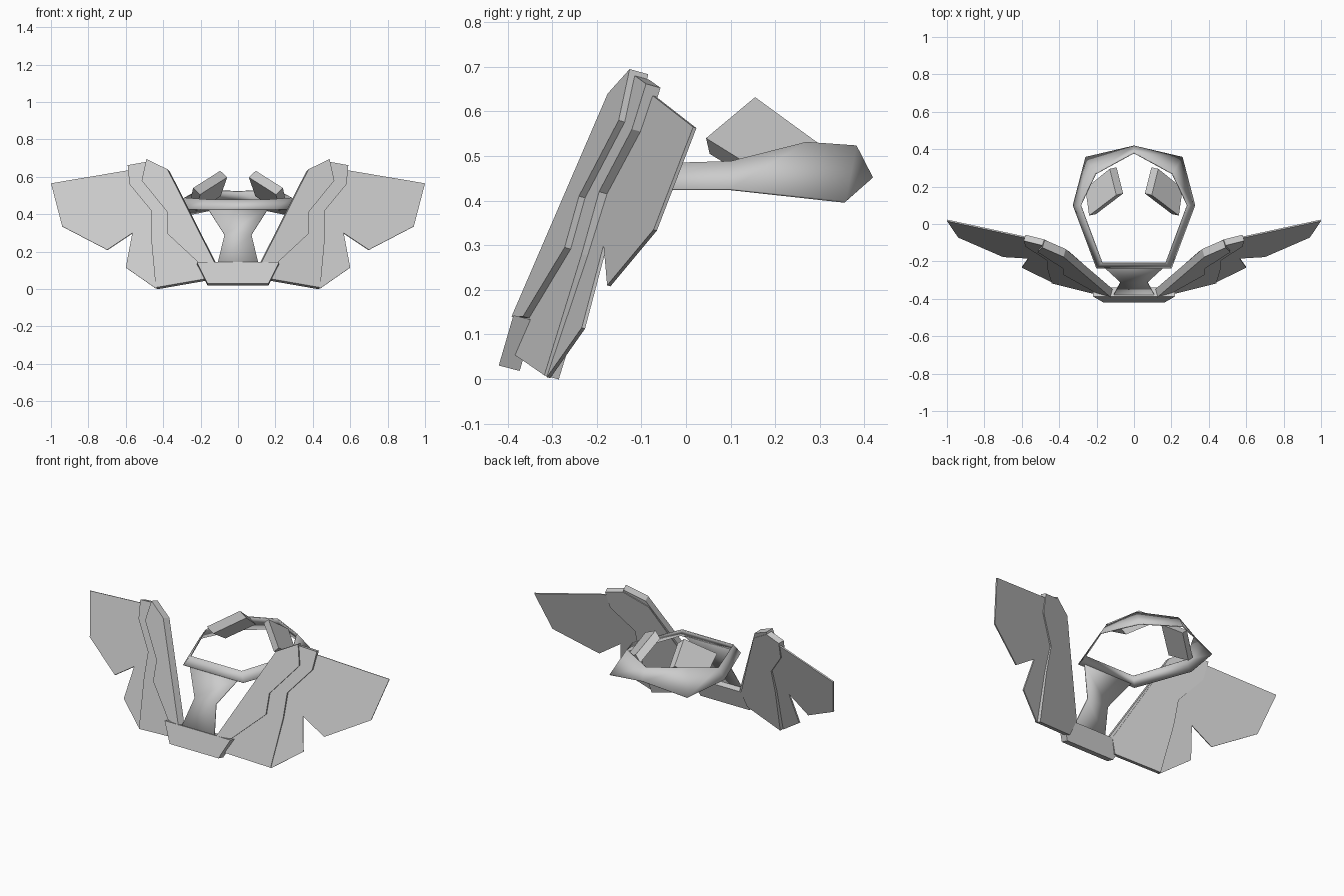
import bpy, bmesh, math
from mathutils import Vector

cube = bpy.data.objects.get("Cube")
if cube:
    bpy.data.objects.remove(cube, do_unlink=True)

grey = bpy.data.materials.new("plain_grey")
grey.use_nodes = True
grey.diffuse_color = (0.6, 0.6, 0.6, 1)
grey.node_tree.nodes["Principled BSDF"].inputs["Base Color"].default_value = (0.6, 0.6, 0.6, 1)


def finish(name, bm, thickness=0, smooth=0):
    bmesh.ops.recalc_face_normals(bm, faces=bm.faces)
    mesh = bpy.data.meshes.new(name)
    bm.to_mesh(mesh)
    bm.free()
    mesh.materials.append(grey)
    obj = bpy.data.objects.new(name, mesh)
    bpy.context.collection.objects.link(obj)
    if thickness:
        mod = obj.modifiers.new("Solidify", "SOLIDIFY")
        mod.thickness = thickness
        mod.offset = 0
    if smooth:
        bpy.ops.object.select_all(action="DESELECT")
        obj.select_set(True)
        bpy.context.view_layer.objects.active = obj
        bpy.ops.object.shade_smooth_by_angle(angle=math.radians(smooth))
    return obj


def prism(name, points, offset):
    """Closed slab: an outline swept along an offset."""
    bm = bmesh.new()
    face = bm.faces.new([bm.verts.new(p) for p in points])
    swept = bmesh.ops.extrude_face_region(bm, geom=[face], use_keep_orig=True)
    verts = [v for v in swept["geom"] if isinstance(v, bmesh.types.BMVert)]
    bmesh.ops.translate(bm, verts=verts, vec=offset)
    return finish(name, bm)


def ribbon(name, lower, upper, closed, thickness, smooth):
    """Thin band between two matching edge loops."""
    bm = bmesh.new()
    a = [bm.verts.new(p) for p in lower]
    b = [bm.verts.new(p) for p in upper]
    n = len(a)
    for i in range(n if closed else n - 1):
        j = (i + 1) % n
        bm.faces.new((a[i], a[j], b[j], b[i]))
    return finish(name, bm, thickness, smooth)


def panel(name, side, outline, base, dx, dz, thick):
    """Slab on a leaning plane y = base + dx*x + dz*z, for either side."""
    points = [(side * x, base + dx * x + dz * z, z) for x, z in outline]
    offset = Vector((-side * dx, 1, -dz)).normalized() * thick
    return prism(name, points, offset)


# Panel outlines as (x, z)
inner_outline = [(.49, .695), (.377, .64), (.125, .14), (.21, .14),
                 (.377, .295), (.377, .41), (.515, .58)]
middle_outline = [(.59, .662), (.49, .68), (.36, .6), (.14, .14), (.17, .055),
                  (.44, .008), (.465, .28), (.465, .42), (.58, .56)]
wing_outline = [(1, .565), (.94, .335), (.7, .21), (.565, .3), (.6, .115),
                (.44, .004), (.38, .02), (.42, .4), (.52, .62), (.585, .635)]

for label, s in (("left", 1), ("right", -1)):
    # Layered side panels, front to back
    panel(label + "_inner_panel", s, inner_outline, -.468, .3, .28, .045)
    panel(label + "_middle_panel", s, middle_outline, -.452, .3, .28, .035)
    panel(label + "_wing", s, wing_outline, -.432, .27, .315, .008)
    # Raised pad leaning on the collar
    pad = [(.24, .045, .54), (.095, .155, .632), (.13, .295, .53), (.26, .19, .45)]
    prism(label + "_pad", [(s * x, y, z) for x, y, z in pad],
          Vector((-s * .037, .008, -.035)))

# Collar ring, flaring outwards at the back
lower_half = [(.2, -.235, .425), (.325, .1, .425), (.258, .357, .397)]
upper_half = [(.17, -.207, .478), (.285, .1, .487), (.205, .268, .53)]


def full_loop(half, back):
    return half + [back] + [(-x, y, z) for x, y, z in reversed(half)]


ribbon("collar", full_loop(lower_half, (0, .417, .45)),
       full_loop(upper_half, (0, .38, .522)), True, .006, 60)

# Neck strap joining collar to front plate
strap = [(.165, -.225, .435), (.072, -.31, .29), (.108, -.378, .14)]
ribbon("neck_strap", strap, [(-x, y, z) for x, y, z in strap], False, .006, 40)

# Front plate
prism("front_plate",
      [(-.22, -.387, .143), (.22, -.387, .143), (.163, -.42, .03), (-.163, -.42, .03)],
      Vector((0, .047, -.012)))
